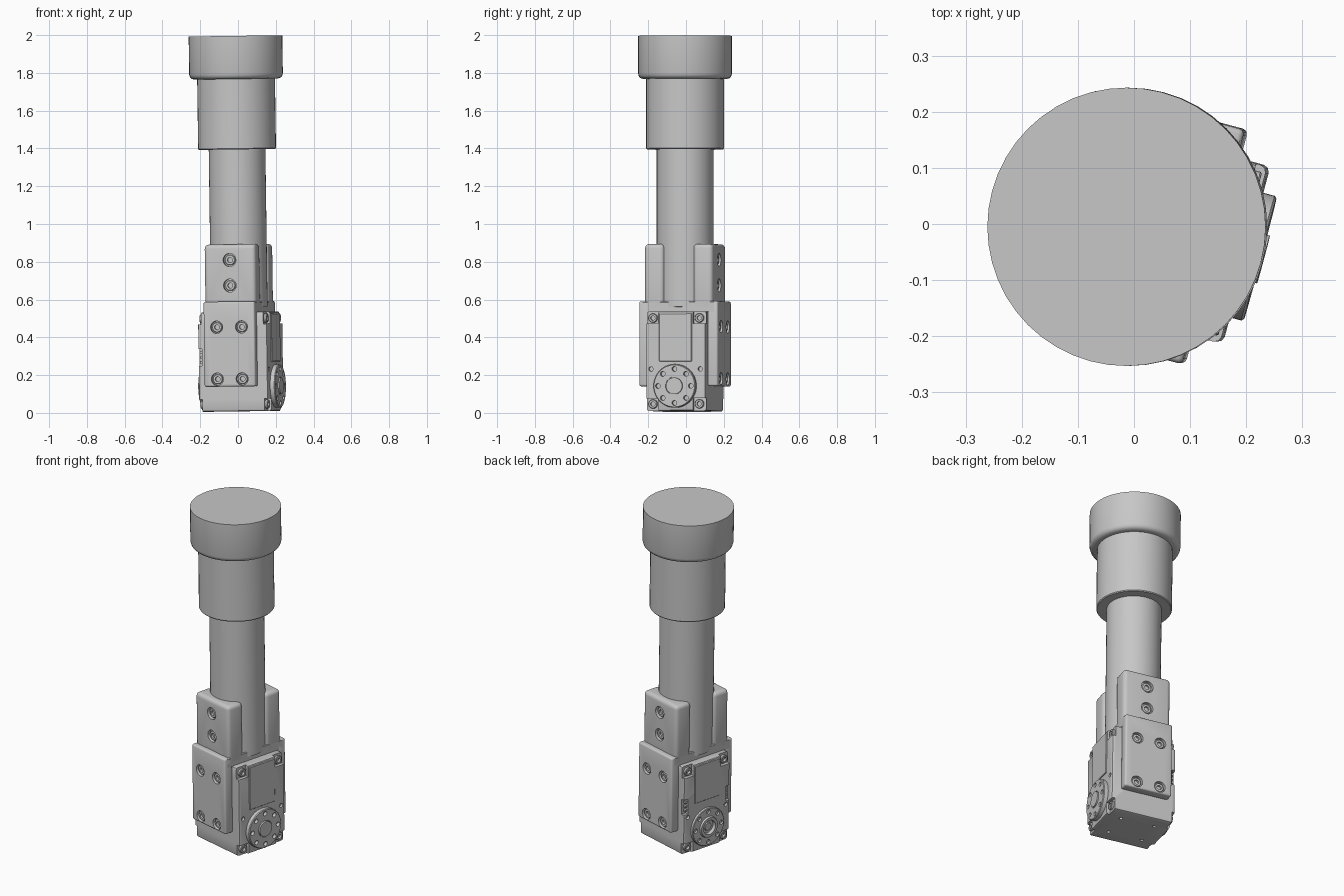
import bpy, bmesh, math
from mathutils import Matrix, Vector

cube = bpy.data.objects.get("Cube")
if cube:
    bpy.data.objects.remove(cube, do_unlink=True)

GREY = (0.57, 0.57, 0.57, 1)
mat = bpy.data.materials.new("plain grey")
mat.use_nodes = True
mat.diffuse_color = GREY
mat.node_tree.nodes["Principled BSDF"].inputs["Base Color"].default_value = GREY

# The whole assembly is turned about its axis and leans slightly
FRAME = (Matrix.Translation((0.0145, -0.005, 0))
         @ Matrix.Rotation(math.radians(-0.8), 4, 'Y')
         @ Matrix.Rotation(math.radians(-15), 4, 'Z'))
UP = (0, 0, 1)


def box(bm, lo, hi):
    lo, hi = Vector(lo), Vector(hi)
    m = Matrix.Translation((lo + hi) / 2) @ Matrix.Diagonal((hi - lo).to_4d())
    m[3][3] = 1
    bmesh.ops.create_cube(bm, size=1, matrix=m)


def lathe(bm, profile, centre=(0, 0, 0), axis=UP, seg=48):
    """Revolve (radius, height) points about an axis through centre."""
    part = bmesh.new()
    vs = [part.verts.new((r, 0, h)) for r, h in profile]
    es = [part.edges.new(p) for p in zip(vs, vs[1:])]
    bmesh.ops.spin(part, geom=vs + es, cent=(0, 0, 0), axis=UP,
                   angle=2 * math.pi, steps=seg, use_duplicate=False)
    bmesh.ops.remove_doubles(part, verts=part.verts, dist=1e-5)
    bmesh.ops.recalc_face_normals(part, faces=part.faces)
    turn = Vector(axis).to_track_quat('Z', 'Y').to_matrix().to_4x4()
    part.transform(Matrix.Translation(centre) @ turn)
    tmp = bpy.data.meshes.new("tmp")
    part.to_mesh(tmp)
    bm.from_mesh(tmp)
    bpy.data.meshes.remove(tmp)
    part.free()


def rod(bm, centre, axis, r, half, seg=24):
    lathe(bm, [(0, -half), (r, -half), (r, half), (0, half)], centre, axis, seg)


def screw(bm, centre, axis, r):
    """Socket head whose top sits at centre."""
    lathe(bm, [(0, -r * .6), (r * .5, -r * .6), (r * .5, 0), (r * .9, 0),
               (r, -r * .12), (r, -r), (0, -r)], centre, axis, 18)


def finish(name, bm, bevel=0, segments=3, cutter=None):
    def to_object(label, b):
        mesh = bpy.data.meshes.new(label)
        b.to_mesh(mesh)
        b.free()
        ob = bpy.data.objects.new(label, mesh)
        bpy.context.collection.objects.link(ob)
        ob.matrix_world = FRAME
        return ob

    ob = to_object(name, bm)
    ob.data.materials.append(mat)
    bpy.ops.object.select_all(action='DESELECT')
    ob.select_set(True)
    bpy.context.view_layer.objects.active = ob
    if bevel:
        m = ob.modifiers.new("bevel", 'BEVEL')
        m.width, m.segments = bevel, segments
        bpy.ops.object.modifier_apply(modifier=m.name)
    if cutter:
        tool = to_object("cutter", cutter)
        tool.hide_render = True
        m = ob.modifiers.new("cut", 'BOOLEAN')
        m.object, m.operation, m.solver = tool, 'DIFFERENCE', 'EXACT'
        bpy.ops.object.modifier_apply(modifier=m.name)
        bpy.data.objects.remove(tool, do_unlink=True)
    bpy.ops.object.shade_smooth_by_angle(angle=math.radians(35))
    return ob


# Tube, collar and end cap
TUBE_R = 0.15
for name, profile in {
    "tube": [(0, .56), (TUBE_R, .56), (TUBE_R, 1.42), (0, 1.42)],
    "collar": [(0, 1.395), (.202, 1.395), (.206, 1.4), (.206, 1.79), (0, 1.79)],
    "end_cap": [(0, 1.768), (.222, 1.768), (.235, 1.772), (.244, 1.781),
                (.248, 1.795), (.248, 1.996), (0, 1.996)],
}.items():
    bm = bmesh.new()
    lathe(bm, profile)
    finish(name, bm)

# Motor case: stepped corners, connector slots and small mounting holes
RIGHT, LEFT, DEEP = 0.194, -0.186, 0.163
AXLE_Z = 0.14
case, cut, screws = bmesh.new(), bmesh.new(), bmesh.new()
box(case, (LEFT, -DEEP, .008), (RIGHT, DEEP, .535))
for face, d in ((RIGHT, 1), (LEFT, -1)):
    for s in (-1, 1):
        for z, zs in ((.5, 1), (.045, -1)):
            a, b = sorted((face - d * .02, face + d * .05))
            y0, y1 = sorted((s * .095, s * .2))
            z0, z1 = sorted((z - zs * .03, z + zs * .08))
            box(cut, (a, y0, z0), (b, y1, z1))
            screw(screws, (face - d * .006, s * .127, z), (d, 0, 0), .024)
        rod(cut, (face, s * .135, .23), (d, 0, 0), .012, .015, 14)
for s in (-1, 1):
    y0, y1 = sorted((s * .135, s * .2))
    box(cut, (-.3, y0, .25), (-.165, y1, .34))
    for x in (-.1, .1):
        rod(cut, (x, s * .08, .008), UP, .01, .015, 14)
finish("motor_case", case, .012, 2, cut)
finish("case_screws", screws)

# Connector pins inside the slots
bm = bmesh.new()
for s in (-1, 1):
    for i in range(3):
        z = .265 + i * .025
        y0, y1 = sorted((s * .13, s * .15))
        box(bm, (-.18, y0, z), (-.16, y1, z + .012))
finish("connector_pins", bm)

# Thin cover plates on both case sides
for name, face, d, low in (("right_cover", RIGHT, 1, .27), ("left_cover", LEFT, -1, .3)):
    bm = bmesh.new()
    a, b = sorted((face - d * .004, face + d * .005))
    box(bm, (a, -.09, low), (b, .09, .525))
    finish(name, bm, .003, 1)


# Output horn and idler disc, each with a ring of holes
def horn(name, face, d, profile):
    bm, holes = bmesh.new(), bmesh.new()
    lathe(bm, profile, (face, 0, AXLE_Z), (d, 0, 0))
    for i in range(8):
        a = i * math.pi / 4
        rod(holes, (face + d * .03, .09 * math.cos(a), AXLE_Z + .09 * math.sin(a)),
            (d, 0, 0), .013, .025, 14)
    finish(name, bm, cutter=holes)


horn("output_horn", RIGHT, 1,
     [(0, -.01), (.115, -.01), (.115, .022), (.111, .026), (.048, .026),
      (.048, .02), (.044, .02), (.044, .032), (0, .032)])
horn("idler_disc", LEFT, -1,
     [(0, -.01), (.112, -.01), (.112, .013), (.109, .016), (.062, .016),
      (.058, .026), (.042, .026), (.04, .006), (.024, .006), (.022, .014), (0, .014)])

# Bracket: bridge over the case, side plates and prongs hugging the tube
HALF, PLATE_Y, PRONG_Y = 0.14, 0.216, 0.187
bm = bmesh.new()
box(bm, (-HALF, -.2, .53), (HALF, .2, .588))
finish("bracket_bridge", bm, .004, 1)

for side, s in (("front", -1), ("back", 1)):
    out = (0, s, 0)
    plate, plate_cut = bmesh.new(), bmesh.new()
    prong, prong_cut = bmesh.new(), bmesh.new()
    bolts = bmesh.new()
    y0, y1 = sorted((s * .16, s * PLATE_Y))
    box(plate, (-HALF, y0, .14), (HALF, y1, .59))
    for x in (-.068, .068):
        for z in (.18, .455):
            rod(plate_cut, (x, s * PLATE_Y, z), out, .033, .02)
            screw(bolts, (x, s * (PLATE_Y - .008), z), out, .027)
    finish(side + "_bracket_plate", plate, .01, 3, plate_cut)

    y0, y1 = sorted((s * .08, s * PRONG_Y))
    box(prong, (-HALF, y0, .54), (HALF, y1, .893))
    rod(prong_cut, (0, 0, .75), UP, TUBE_R + .001, .4, 48)
    for z in (.675, .81):
        rod(prong_cut, (0, s * PRONG_Y, z), out, .035, .018)
        screw(bolts, (0, s * (PRONG_Y - .008), z), out, .028)
    finish(side + "_prong", prong, .022, 4, prong_cut)
    finish(side + "_bolts", bolts)
